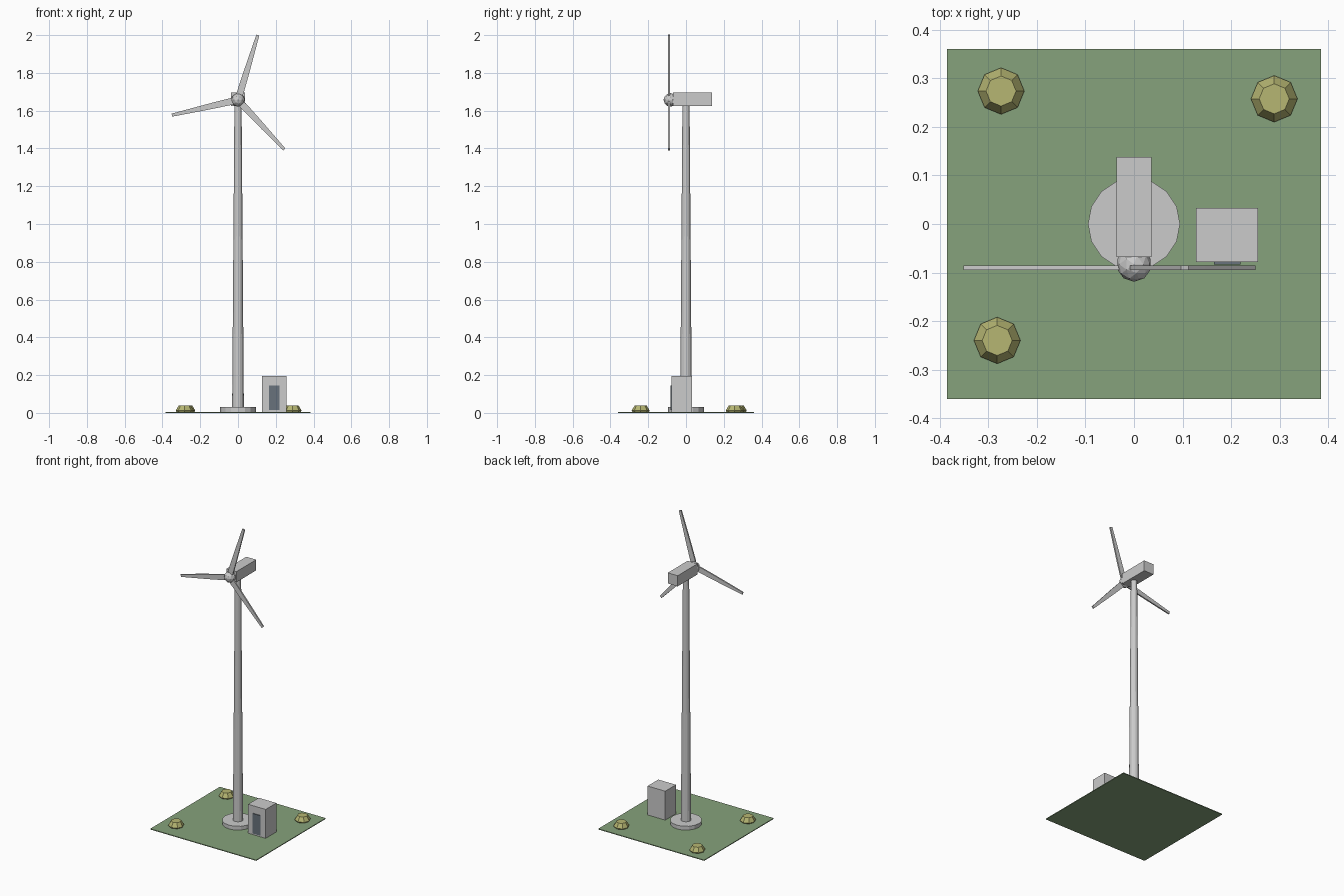
import bpy, bmesh, math
from mathutils import Matrix, Vector

if "Cube" in bpy.data.objects:
    bpy.data.objects.remove(bpy.data.objects["Cube"])


def material(name, color):
    m = bpy.data.materials.new(name)
    m.diffuse_color = (*color, 1)
    m.use_nodes = True
    m.node_tree.nodes["Principled BSDF"].inputs["Base Color"].default_value = m.diffuse_color
    return m


def make(name, bm, mat=None):
    bmesh.ops.recalc_face_normals(bm, faces=bm.faces)
    me = bpy.data.meshes.new(name)
    bm.to_mesh(me)
    bm.free()
    ob = bpy.data.objects.new(name, me)
    bpy.context.collection.objects.link(ob)
    if mat:
        me.materials.append(mat)
    return ob


def box(name, lo, hi, mat=None):
    lo, hi = Vector(lo), Vector(hi)
    bm = bmesh.new()
    bmesh.ops.create_cube(bm, size=1, matrix=Matrix.Translation((lo + hi) / 2)
                          @ Matrix.Diagonal((*(hi - lo), 1)))
    return make(name, bm, mat)


def lathe(name, profile, sides, at=(0, 0), mat=None):
    """Stack rings of (radius, z) and close both ends."""
    bm = bmesh.new()
    rings = [[bm.verts.new((at[0] + r * math.cos(math.tau * i / sides),
                            at[1] + r * math.sin(math.tau * i / sides), z))
              for i in range(sides)] for r, z in profile]
    for a, b in zip(rings, rings[1:]):
        for i in range(sides):
            j = (i + 1) % sides
            bm.faces.new((a[i], a[j], b[j], b[i]))
    bm.faces.new(rings[0][::-1])
    bm.faces.new(rings[-1])
    return make(name, bm, mat)


grass = material("grass", (0.24, 0.36, 0.20))
leaf = material("leaf", (0.47, 0.47, 0.17))
slate = material("slate", (0.14, 0.17, 0.20))

# Ground plot and foundation
box("ground", (-0.385, -0.361, 0), (0.385, 0.361, 0.005), grass)
lathe("foundation", [(0.095, 0.003), (0.095, 0.03)], 16)

# Tapered tower and nacelle
lathe("tower", [(0.031, 0.028), (0.019, 1.63)], 16)
box("nacelle", (-0.036, -0.068, 1.625), (0.036, 0.138, 1.695))

# Rotor hub
HUB = Vector((0, -0.083, 1.657))
bm = bmesh.new()
bmesh.ops.create_icosphere(bm, subdivisions=2, radius=0.036,
                           matrix=Matrix.Translation(HUB))
make("hub", bm)

# Three blades: tapered strips built from (distance, half width) stations
STATIONS = [(0.015, 0.016), (0.04, 0.018), (0.12, 0.0165),
            (0.20, 0.014), (0.28, 0.011), (0.359, 0.008)]
for k in range(3):
    rot = Matrix.Rotation(-math.radians(73 + 120 * k), 4, 'Y')
    bm = bmesh.new()
    rings = []
    for d, w in STATIONS:
        corners = ((-w, -0.0045), (w, -0.0045), (w, 0.0045), (-w, 0.0045))
        rings.append([bm.verts.new(rot @ Vector((d, y, z)) + Vector((0, -0.0905, HUB.z)))
                      for z, y in corners])
    for a, b in zip(rings, rings[1:]):
        for i in range(4):
            j = (i + 1) % 4
            bm.faces.new((a[i], a[j], b[j], b[i]))
    bm.faces.new(rings[0])
    bm.faces.new(rings[-1])
    make(f"blade_{k + 1}", bm)

# Equipment cabinet with door
box("cabinet", (0.128, -0.078, 0.003), (0.256, 0.033, 0.195))
box("cabinet_door", (0.165, -0.083, 0.015), (0.22, -0.076, 0.146), slate)

# Low-poly bushes
for n, at in enumerate([(-0.274, 0.274), (0.289, 0.258), (-0.282, -0.24)]):
    lathe(f"bush_{n + 1}", [(0.042, 0.003), (0.048, 0.012), (0.031, 0.04)], 8, at, leaf)
